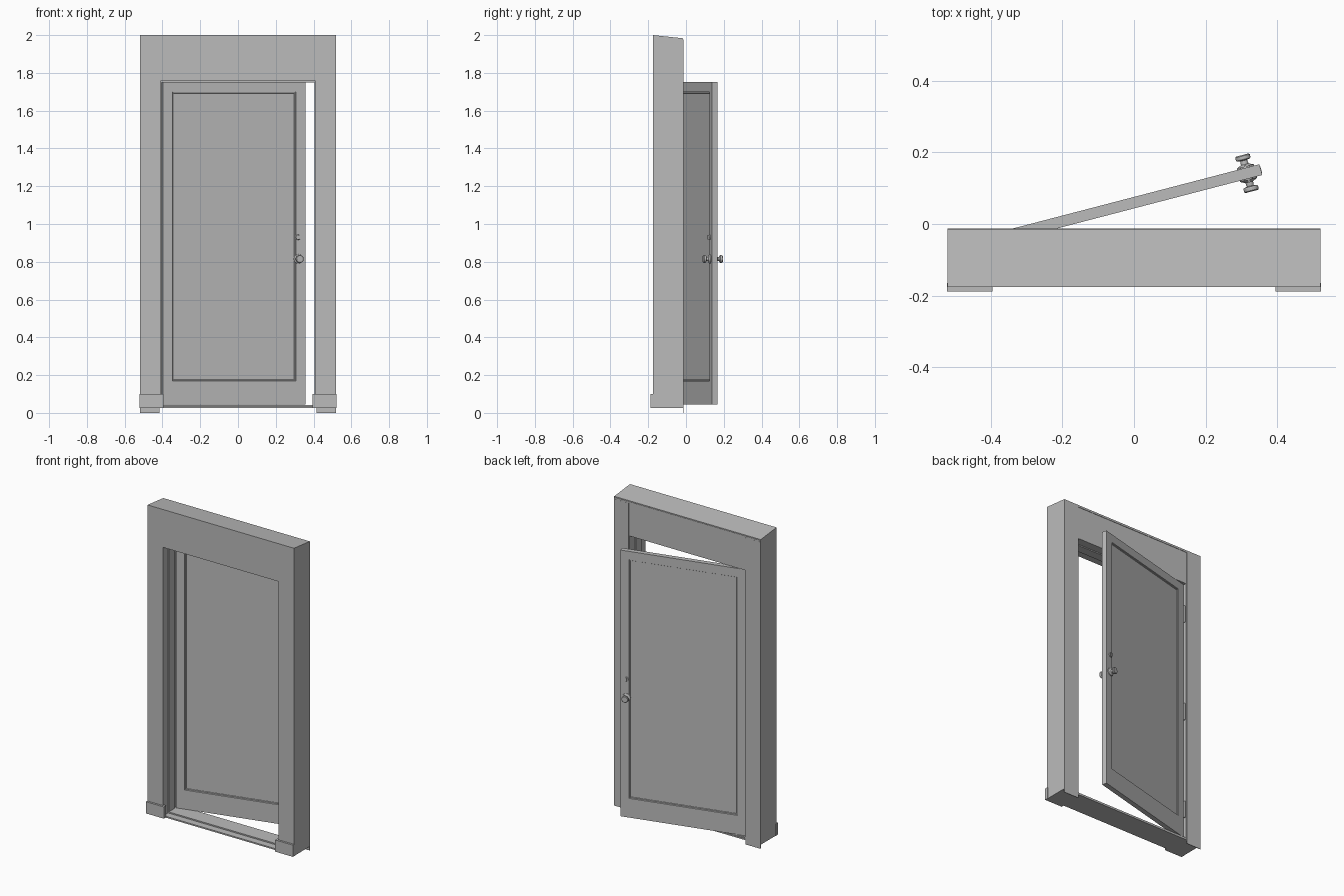
import bpy, bmesh, math
from mathutils import Matrix, Vector

cube = bpy.data.objects.get("Cube")
if cube:
    bpy.data.objects.remove(cube, do_unlink=True)

grey = bpy.data.materials.new("plain grey")
grey.use_nodes = True
grey.diffuse_color = (0.5, 0.5, 0.5, 1)
bsdf = grey.node_tree.nodes["Principled BSDF"]
bsdf.inputs["Base Color"].default_value = (0.5, 0.5, 0.5, 1)
bsdf.inputs["Roughness"].default_value = 0.8

# The open door's own space: x along the door, y = 0 on its back face
SWING = Matrix.Translation((-0.405, -0.03, 0)) @ Matrix.Rotation(math.radians(14.6), 4, 'Z')
WIDTH, THICK = 0.78, 0.031


def finish(name, bm, matrix=None, smooth=False):
    bmesh.ops.recalc_face_normals(bm, faces=bm.faces)
    mesh = bpy.data.meshes.new(name)
    bm.to_mesh(mesh)
    bm.free()
    if matrix:
        mesh.transform(matrix)
    mesh.materials.append(grey)
    ob = bpy.data.objects.new(name, mesh)
    bpy.context.collection.objects.link(ob)
    if smooth:
        bpy.ops.object.select_all(action='DESELECT')
        bpy.context.view_layer.objects.active = ob
        ob.select_set(True)
        bpy.ops.object.shade_smooth_by_angle()
    return ob


def box_mesh(x, y, z):
    bm = bmesh.new()
    bmesh.ops.create_cube(bm, size=1)
    for v in bm.verts:
        v.co = Vector([r[0] if c < 0 else r[1] for c, r in zip(v.co, (x, y, z))])
    return bm


def box(name, x, y, z, matrix=None):
    return finish(name, box_mesh(x, y, z), matrix)


def arch(name, outer, inner, top, under, bottom, y0, y1, drop=0):
    """Two legs and a head in one piece; the back of the top drops for run-off."""
    outline = [(-outer, bottom), (-inner, bottom), (-inner, under), (inner, under),
               (inner, bottom), (outer, bottom), (outer, top), (-outer, top)]
    bm = bmesh.new()
    face = bm.faces.new([bm.verts.new((x, y0, z)) for x, z in outline])
    moved = bmesh.ops.extrude_face_region(bm, geom=[face])["geom"]
    for v in [g for g in moved if isinstance(g, bmesh.types.BMVert)]:
        v.co.y = y1
        if v.co.z > top - 0.001:
            v.co.z -= drop
    return finish(name, bm)


def lathe(name, profile, matrix, segments=24):
    """Spin (radius, height) points round z."""
    bm = bmesh.new()
    verts = [bm.verts.new((r, 0, h)) for r, h in profile]
    edges = [bm.edges.new(p) for p in zip(verts, verts[1:])]
    bmesh.ops.spin(bm, geom=verts + edges, cent=(0, 0, 0), axis=(0, 0, 1),
                   angle=math.tau, steps=segments)
    bmesh.ops.remove_doubles(bm, verts=bm.verts, dist=0.0001)
    return finish(name, bm, matrix, smooth=True)


# Frame with its inner door stop
arch("door_frame", 0.52, 0.41, 2.0, 1.757, 0.025, -0.175, -0.015, drop=0.017)
arch("door_stop", 0.415, 0.404, 1.762, 1.75, 0.04, -0.125, -0.068)
box("head_lip", (-0.52, 0.52), (-0.016, -0.0125), (1.968, 1.978))

# Foot blocks and thin back trims on both legs
for side, sign in (("left", 1), ("right", -1)):
    def across(a, b):
        return sorted((sign * a, sign * b))
    box(side + "_foot_block", across(0.395, 0.522), (-0.188, -0.165), (0.025, 0.1))
    box(side + "_back_trim", across(0.415, 0.52), (-0.016, -0.012), (0, 1.968))

# Stepped threshold
box("threshold", (-0.412, 0.412), (-0.17, -0.015), (0.025, 0.034))
box("threshold_saddle", (-0.41, 0.41), (-0.125, -0.02), (0.033, 0.042))

# Door leaf with a sunken panel in each broad face
bm = box_mesh((0, WIDTH), (-THICK, 0), (0.045, 1.753))
bm.normal_update()
for face in [f for f in bm.faces if abs(f.normal.y) > 0.9]:
    bmesh.ops.inset_region(bm, faces=[face], thickness=0.075)
    for v in face.verts:
        if v.co.z < 1:
            v.co.z += 0.07
    for thickness, depth in ((0.003, -0.006), (0.006, 0), (0.002, -0.002)):
        bmesh.ops.inset_region(bm, faces=[face], thickness=thickness, depth=depth)
finish("door_leaf", bm, SWING)

# Knob and lock on each side of the door
KNOB = [(0, 0), (0.025, 0), (0.024, 0.004), (0.011, 0.01), (0.01, 0.021), (0.019, 0.023),
        (0.021, 0.026), (0.021, 0.034), (0.018, 0.037), (0, 0.037)]
ROSE = [(0, 0), (0.014, 0), (0.013, 0.004), (0, 0.004)]
for side, y, turn in (("back", 0, -90), ("front", -THICK, 90)):
    facing = Matrix.Rotation(math.radians(turn), 4, 'X')
    lathe(side + "_knob", KNOB, SWING @ Matrix.Translation((0.74, y, 0.815)) @ facing)
    lock = SWING @ Matrix.Translation((0.74, y, 0.93)) @ facing
    lathe(side + "_lock_rose", ROSE, lock)
    box(side + "_lock_turn", (-0.003, 0.003), (-0.011, 0.011), (0.003, 0.011), lock)

# Latch plate on the free edge
box("latch_plate", (WIDTH - 0.001, WIDTH + 0.001), (-0.025, -0.006), (0.77, 0.86), SWING)

# Three hinges
PIN = [(0, -0.055), (0.006, -0.055), (0.006, 0.055), (0, 0.055)]
for i, z in enumerate((0.233, 0.894, 1.554)):
    lathe(f"hinge_pin_{i + 1}", PIN, SWING @ Matrix.Translation((-0.001, 0.004, z)), 12)
    box(f"hinge_leaf_{i + 1}", (-0.002, 0.001), (-0.026, 0.003), (z - 0.055, z + 0.055), SWING)
